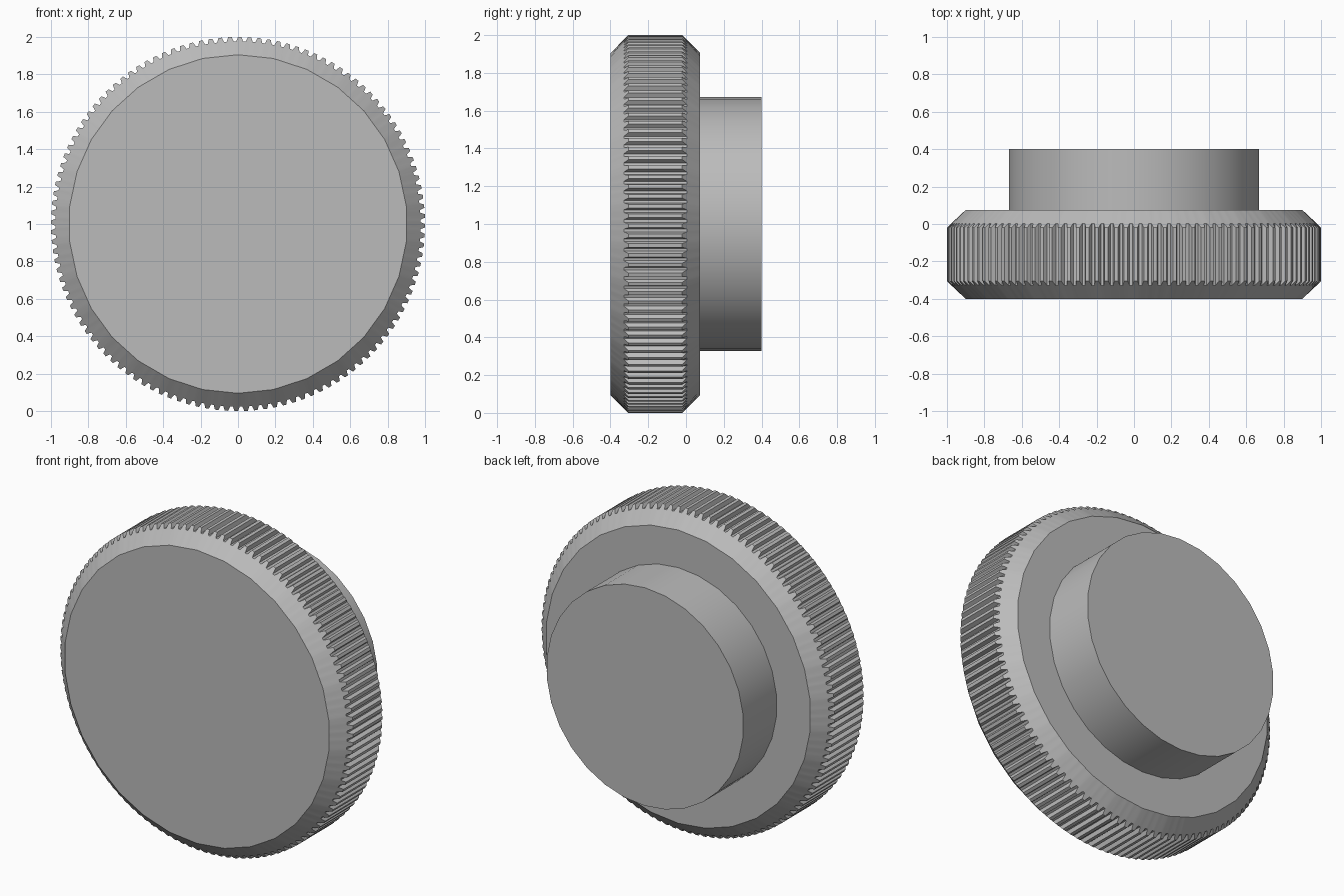
import bpy, bmesh, math

if "Cube" in bpy.data.objects:
    bpy.data.objects.remove(bpy.data.objects["Cube"])

TEETH = 120        # knurl ridges around the rim
SIDES = 30         # facets of the plain circles
STEPS = (0.0, 0.36, 0.54, 0.82)          # corners of one ridge, as share of its pitch
DEPTHS = (0.0, 0.0, 0.024, 0.024)        # groove depth at each corner

grey = bpy.data.materials.new("plain_grey")
grey.use_nodes = True
grey.diffuse_color = (0.5, 0.5, 0.5, 1)
grey.node_tree.nodes["Principled BSDF"].inputs["Base Color"].default_value = (0.5, 0.5, 0.5, 1)

# Corner angles shared by every ring of the knob
corners = [(math.tau * (t + s) / TEETH, d) for t in range(TEETH) for s, d in zip(STEPS, DEPTHS)]


def point(angle, radius, y):
    return (radius * math.sin(angle), y, 1 + radius * math.cos(angle))


def polygon_radius(angle, radius):
    """Distance from the centre to the edge of a regular polygon."""
    half = math.pi / SIDES
    return radius * math.cos(half) / math.cos(angle % (2 * half) - half)


def lathe(name, rings):
    """Join rings of points into a closed solid with flat ends."""
    bm = bmesh.new()
    loops = [[bm.verts.new(p) for p in ring] for ring in rings]
    for a, b in zip(loops, loops[1:]):
        for i in range(len(a)):
            bm.faces.new((a[i - 1], a[i], b[i], b[i - 1]))
    bm.faces.new(loops[0])
    bm.faces.new(loops[-1])
    bmesh.ops.recalc_face_normals(bm, faces=bm.faces)
    mesh = bpy.data.meshes.new(name)
    bm.to_mesh(mesh)
    bm.free()
    mesh.materials.append(grey)
    obj = bpy.data.objects.new(name, mesh)
    bpy.context.collection.objects.link(obj)
    bpy.ops.object.select_all(action="DESELECT")
    obj.select_set(True)
    bpy.context.view_layer.objects.active = obj
    bpy.ops.object.shade_smooth_by_angle(angle=math.radians(25))
    return obj


def plain_ring(radius, y):
    return [point(a, polygon_radius(a, radius), y) for a, _ in corners]


def knurl_ring(y, slope):
    """Ridged ring whose grooves run out along the 45 degree chamfer."""
    return [point(a, 1 - d, y + slope * d) for a, d in corners]


# Knurled wheel with chamfered edges
lathe("knurled_wheel", [plain_ring(0.905, -0.4), knurl_ring(-0.305, -1),
                        knurl_ring(-0.02, 1), plain_ring(0.905, 0.075)])

# Round boss on the back
boss_angles = [math.tau * i / SIDES for i in range(SIDES)]
lathe("back_boss", [[point(a, 0.673, y) for a in boss_angles] for y in (0.07, 0.4)])
